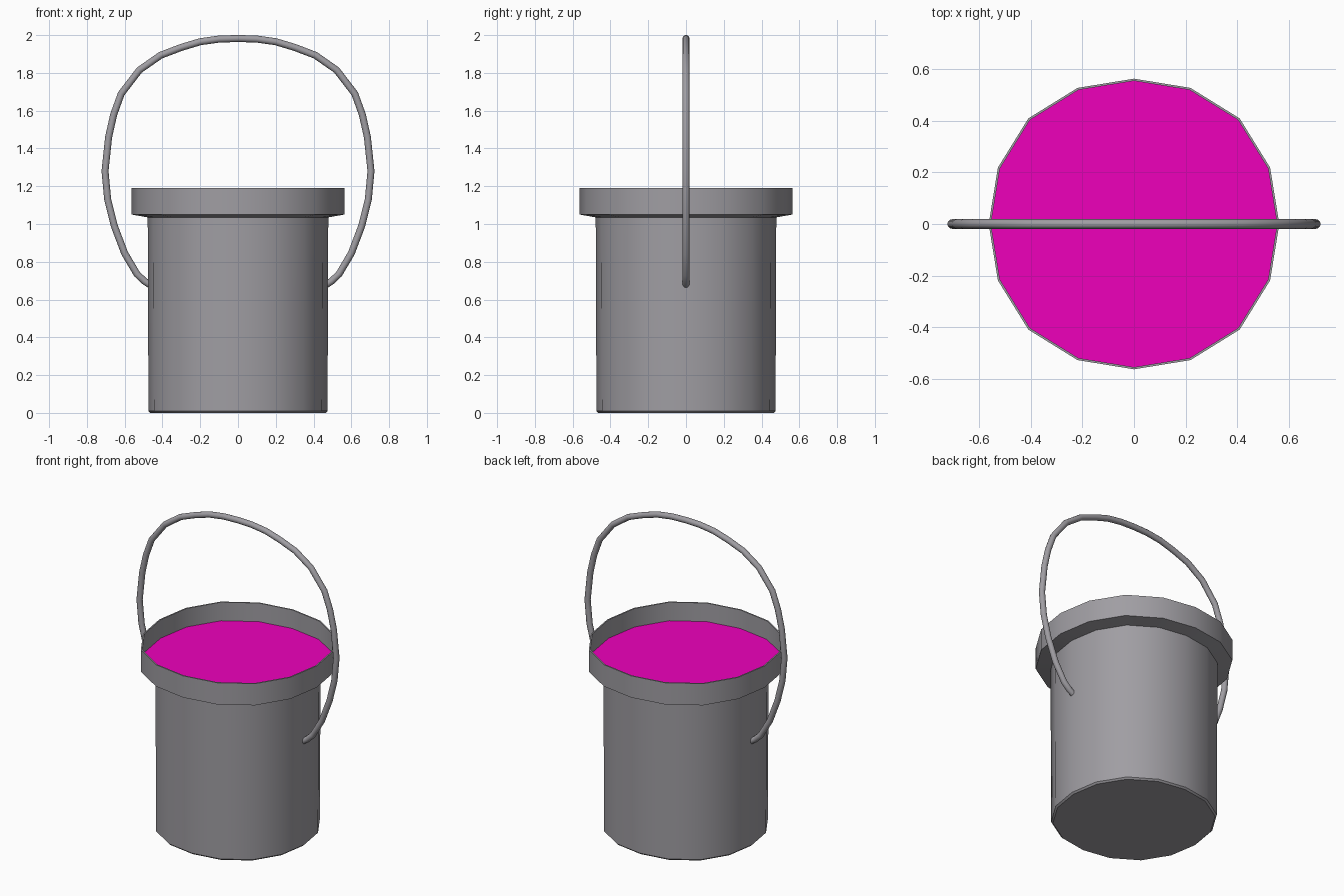
import bpy, math

if "Cube" in bpy.data.objects:
    bpy.data.objects.remove(bpy.data.objects["Cube"])

SIDES = 16


def material(name, color):
    mat = bpy.data.materials.new(name)
    mat.diffuse_color = color
    mat.use_nodes = True
    mat.node_tree.nodes["Principled BSDF"].inputs["Base Color"].default_value = mat.diffuse_color
    return mat


def finish(obj, mat, angle=35):
    obj.data.materials.clear()
    obj.data.materials.append(mat)
    bpy.ops.object.select_all(action='DESELECT')
    bpy.context.view_layer.objects.active = obj
    obj.select_set(True)
    bpy.ops.object.shade_smooth_by_angle(angle=math.radians(angle))


def lathe(name, profile, mat, cap_start=False, cap_end=False):
    """Sweep (radius, z) points round z on a slightly squared circle."""
    n = len(profile)
    verts = []
    for r, z in profile:
        for i in range(SIDES):
            a = 2 * math.pi * i / SIDES
            s = r * (1 + 0.014 * (1 - math.cos(4 * a)))
            verts.append((s * math.cos(a), s * math.sin(a), z))
    faces = []
    for k in range(n - 1):
        for i in range(SIDES):
            j = (i + 1) % SIDES
            faces.append((k * SIDES + i, k * SIDES + j, (k + 1) * SIDES + j, (k + 1) * SIDES + i))
    if cap_start:
        faces.append(tuple(reversed(range(SIDES))))
    if cap_end:
        faces.append(tuple((n - 1) * SIDES + i for i in range(SIDES)))
    mesh = bpy.data.meshes.new(name)
    mesh.from_pydata(verts, [], faces)
    obj = bpy.data.objects.new(name, mesh)
    bpy.context.collection.objects.link(obj)
    finish(obj, mat)
    return obj


metal = material("dark_metal", (0.35, 0.34, 0.365, 1))
pink = material("pink_paint", (0.86, 0.0, 0.5, 1))

# Bucket: softened bottom edge, slightly flared wall, wide thin rim
lathe("bucket", [(0.464, 0.0), (0.474, 0.01), (0.478, 1.035), (0.5625, 1.05),
                 (0.5625, 1.19), (0.554, 1.19), (0.554, 1.065)], metal, cap_start=True)

# Paint surface inside the rim
lathe("paint", [(0.554, 1.07)], pink, cap_end=True)

# Wire handle: half outline mirrored to the other side
half = [(0.46, 0.675), (0.495, 0.697), (0.535, 0.735), (0.60, 0.845), (0.655, 0.99),
        (0.69, 1.13), (0.704, 1.28), (0.685, 1.46), (0.658, 1.58), (0.618, 1.69),
        (0.522, 1.815), (0.41, 1.893), (0.30, 1.935), (0.20, 1.965), (0.10, 1.979)]
path = half + [(0.0, 1.982)] + [(-x, z) for x, z in reversed(half)]
curve = bpy.data.curves.new("handle", 'CURVE')
curve.dimensions = '3D'
curve.bevel_depth = 0.0185
curve.bevel_resolution = 4
curve.use_fill_caps = True
spline = curve.splines.new('POLY')
spline.points.add(len(path) - 1)
for p, (x, z) in zip(spline.points, path):
    p.co = (x, 0, z, 1)
handle = bpy.data.objects.new("handle", curve)
bpy.context.collection.objects.link(handle)
bpy.ops.object.select_all(action='DESELECT')
bpy.context.view_layer.objects.active = handle
handle.select_set(True)
bpy.ops.object.convert(target='MESH')
finish(bpy.context.view_layer.objects.active, metal, 60)
